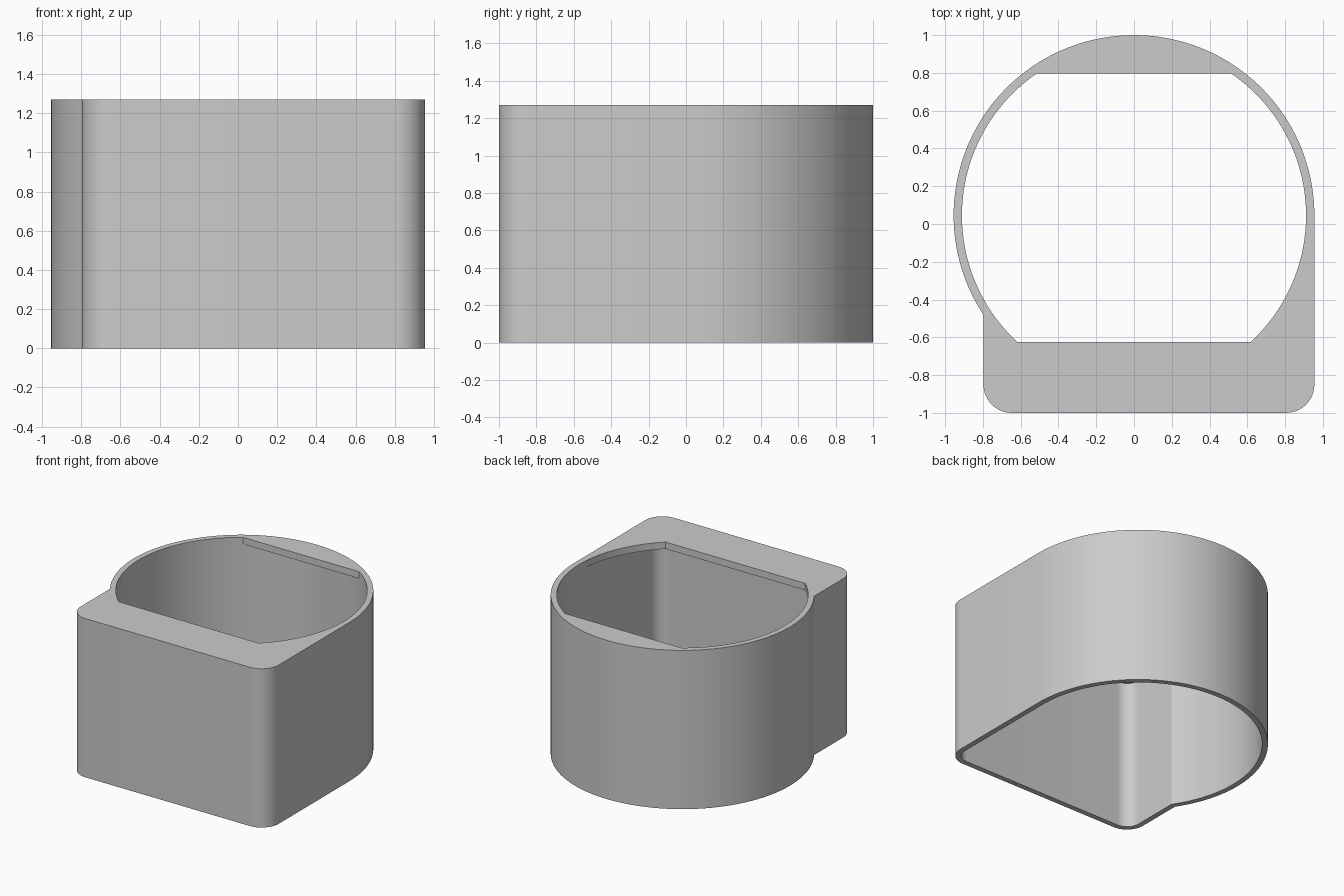
import bpy, bmesh
from math import sin, cos, asin, pi, sqrt

cube = bpy.data.objects.get("Cube")
if cube:
    bpy.data.objects.remove(cube, do_unlink=True)

HEIGHT, LIP, WALL = 1.27, 0.055, 0.043
RADIUS, CY = 0.955, 0.045          # round part
LEFT, FRONT, CORNER = -0.797, -1.0, 0.15   # square part


def arc(cx, cy, r, a0, a1, n):
    return [(cx + r * cos(a0 + (a1 - a0) * i / n),
             cy + r * sin(a0 + (a1 - a0) * i / n)) for i in range(n + 1)]


def body_outline(inset):
    """Round back blending into a square front with rounded corners."""
    r, x0, y0, c = RADIUS - inset, LEFT + inset, FRONT + inset, CORNER - inset
    meet = pi + asin(sqrt(r * r - x0 * x0) / r)
    return (arc(0, CY, r, 0, meet, 96)
            + arc(x0 + c, y0 + c, c, pi, 1.5 * pi, 12)
            + arc(r - c, y0 + c, c, 1.5 * pi, 2 * pi, 12))


def opening_outline(r, back, front):
    """Circle with its back and front cut off by straight chords."""
    b, f = asin((back - CY) / r), asin((front - CY) / r)
    return arc(0, CY, r, f, b, 48) + arc(0, CY, r, pi - b, pi - f, 48)


def prism(name, outline, z0, z1):
    bm = bmesh.new()
    base = bm.faces.new([bm.verts.new((x, y, z0)) for x, y in outline])
    top = bmesh.ops.extrude_face_region(bm, geom=[base])["geom"]
    bmesh.ops.translate(bm, vec=(0, 0, z1 - z0),
                        verts=[g for g in top if isinstance(g, bmesh.types.BMVert)])
    bmesh.ops.recalc_face_normals(bm, faces=bm.faces)
    mesh = bpy.data.meshes.new(name)
    bm.to_mesh(mesh)
    bm.free()
    ob = bpy.data.objects.new(name, mesh)
    bpy.context.collection.objects.link(ob)
    return ob


# Outer shell, hollowed from below, with an opening through the top lip
housing = prism("housing", body_outline(0), 0, HEIGHT)
cutters = [
    prism("cavity_cutter", body_outline(WALL), -0.2, HEIGHT - LIP),
    prism("opening_cutter", opening_outline(RADIUS - WALL - 0.001, 0.797, -0.625),
          HEIGHT / 2, HEIGHT + 0.2),
]
bpy.ops.object.select_all(action='DESELECT')
bpy.context.view_layer.objects.active = housing
housing.select_set(True)
for cutter in cutters:
    cutter.hide_render = True
    mod = housing.modifiers.new(cutter.name, 'BOOLEAN')
    mod.operation, mod.solver, mod.object = 'DIFFERENCE', 'EXACT', cutter
    bpy.ops.object.modifier_apply(modifier=mod.name)
    bpy.data.objects.remove(cutter, do_unlink=True)

# Plain grey plastic
grey = bpy.data.materials.new("grey plastic")
grey.use_nodes = True
colour = (0.6, 0.6, 0.6, 1)
grey.diffuse_color = colour
grey.node_tree.nodes["Principled BSDF"].inputs["Base Color"].default_value = colour
housing.data.materials.clear()
housing.data.materials.append(grey)
bpy.ops.object.shade_smooth_by_angle()
